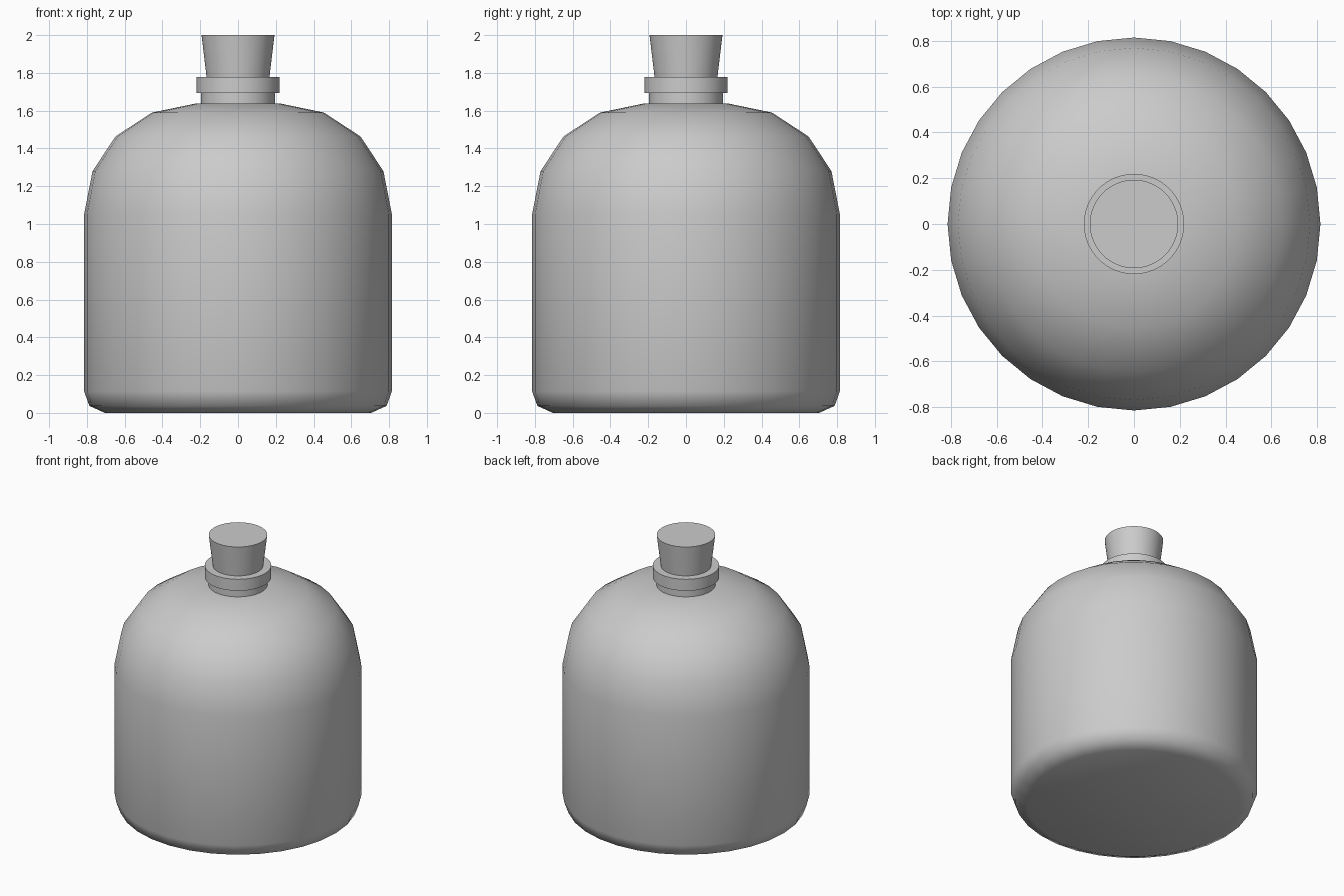
import bpy, bmesh, math

if "Cube" in bpy.data.objects:
    bpy.data.objects.remove(bpy.data.objects["Cube"])


def lathe(name, profile, segments, sharp_angle):
    """Revolve (radius, z) points about z and cap both ends."""
    bm = bmesh.new()
    rings = []
    for r, z in profile:
        rings.append([bm.verts.new((r * math.cos(2 * math.pi * i / segments),
                                    r * math.sin(2 * math.pi * i / segments), z))
                      for i in range(segments)])
    for a, b in zip(rings, rings[1:]):
        for i in range(segments):
            j = (i + 1) % segments
            bm.faces.new((a[i], a[j], b[j], b[i]))
    bm.faces.new(rings[0][::-1])
    bm.faces.new(rings[-1])
    mesh = bpy.data.meshes.new(name)
    bm.to_mesh(mesh)
    bm.free()
    obj = bpy.data.objects.new(name, mesh)
    bpy.context.collection.objects.link(obj)
    bpy.ops.object.select_all(action='DESELECT')
    obj.select_set(True)
    bpy.context.view_layer.objects.active = obj
    bpy.ops.object.shade_smooth_by_angle(angle=math.radians(sharp_angle))
    return obj


# Round-shouldered flask body with a chamfered base
lathe("flask_body", [(0.705, 0), (0.787, 0.037), (0.815, 0.115), (0.815, 1.05),
                     (0.77, 1.28), (0.648, 1.464), (0.455, 1.59), (0.228, 1.637),
                     (0.19, 1.638)], 32, 50)

# Neck and the wider lip around it
lathe("neck", [(0.195, 1.62), (0.195, 1.70)], 64, 30)
lathe("lip", [(0.219, 1.693), (0.219, 1.777)], 64, 30)

# Tapered stopper
lathe("stopper", [(0.163, 1.75), (0.193, 2.0)], 64, 30)
